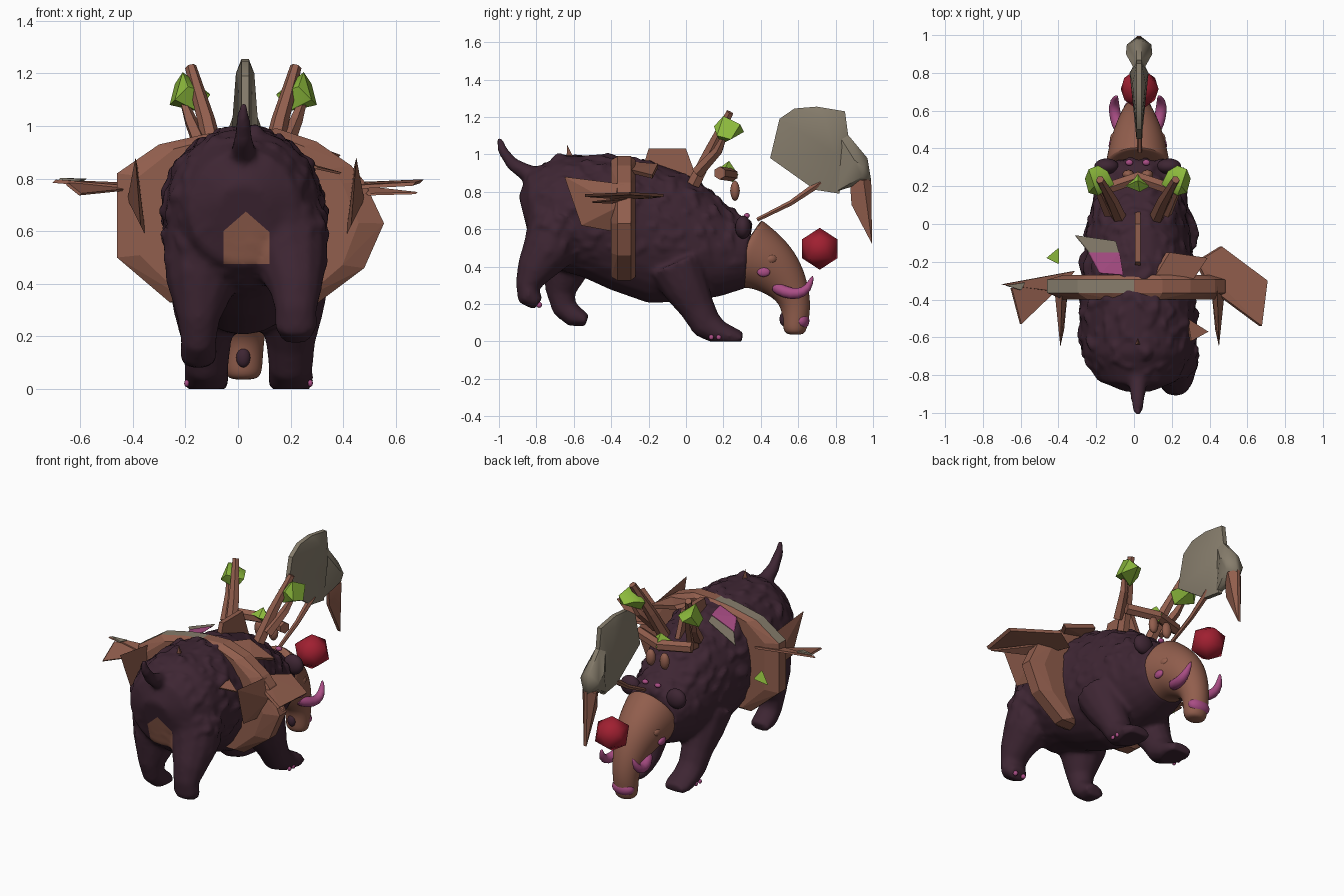
import bpy, bmesh, math
from mathutils import Vector, noise

if "Cube" in bpy.data.objects:
    bpy.data.objects.remove(bpy.data.objects["Cube"])

CX = 0.02  # the animal's middle line


def material(name, rgb):
    m = bpy.data.materials.new(name)
    m.use_nodes = True
    m.diffuse_color = (*rgb, 1)
    m.node_tree.nodes["Principled BSDF"].inputs["Base Color"].default_value = (*rgb, 1)
    return m


HIDE = material("dark plum hide", (0.048, 0.019, 0.033))
BROWN = material("warm brown", (0.285, 0.112, 0.074))
GREY = material("stone grey", (0.240, 0.205, 0.150))
GREEN = material("leaf green", (0.262, 0.485, 0.045))
RED = material("deep red", (0.350, 0.014, 0.03))
PINK = material("orchid pink", (0.400, 0.075, 0.235))


def finish(name, bm, *mats, smooth=0, subsurf=0):
    """Make the object; smooth is the angle in degrees above which edges stay sharp."""
    bmesh.ops.recalc_face_normals(bm, faces=bm.faces)
    me = bpy.data.meshes.new(name)
    bm.to_mesh(me)
    bm.free()
    ob = bpy.data.objects.new(name, me)
    bpy.context.collection.objects.link(ob)
    for m in mats:
        me.materials.append(m)
    if smooth:
        me.shade_smooth()
        me.set_sharp_from_angle(angle=math.radians(smooth))
    if subsurf:
        ob.modifiers.new("round", "SUBSURF").levels = subsurf
    return ob


def add_tube(bm, pts, sides=12, ref=(1, 0, 0)):
    """Sweep ellipses along points (x, y, z, side radius, normal radius)."""
    cs = [Vector(p[:3]) for p in pts]
    rings = []
    for i, p in enumerate(pts):
        t = (cs[min(i + 1, len(cs) - 1)] - cs[max(i - 1, 0)]).normalized()
        n = t.cross(Vector(ref)).normalized()
        s = n.cross(t)
        rings.append([bm.verts.new(cs[i] + s * p[3] * math.cos(a) + n * p[-1] * math.sin(a))
                      for a in (math.tau * k / sides for k in range(sides))])
    for a, b in zip(rings, rings[1:]):
        for k in range(sides):
            j = (k + 1) % sides
            bm.faces.new((a[k], a[j], b[j], b[k]))
    bm.faces.new(rings[0])
    bm.faces.new(rings[-1])


def tube(name, pts, mat, sides=12, ref=(1, 0, 0), **kw):
    bm = bmesh.new()
    add_tube(bm, pts, sides, ref)
    return finish(name, bm, mat, **kw)


def hull(name, pts, *mats, smooth=0):
    """Faceted solid round a few points."""
    bm = bmesh.new()
    vs = [bm.verts.new(p) for p in pts]
    out = bmesh.ops.convex_hull(bm, input=vs)
    junk = {v for v in out["geom_interior"] + out["geom_unused"] if isinstance(v, bmesh.types.BMVert)}
    bmesh.ops.delete(bm, geom=list(junk), context="VERTS")
    return finish(name, bm, *mats, smooth=smooth)


def plate(name, pts, mat, t=0.008):
    """Thin sheet thickened both ways along z and x."""
    return hull(name, [(x + s * t / 2, y, z + s * t / 2) for x, y, z in pts for s in (-1, 1)], mat)


def ball(name, at, size, mat, detail=3):
    bm = bmesh.new()
    bmesh.ops.create_icosphere(bm, subdivisions=detail, radius=1)
    bmesh.ops.scale(bm, vec=size, verts=bm.verts)
    bmesh.ops.translate(bm, vec=at, verts=bm.verts)
    return finish(name, bm, mat, smooth=60)


# Body, legs and tail fused into one hide
bm = bmesh.new()
add_tube(bm, [(CX, *p) for p in (
    (-.87, .68, .10, .10), (-.83, .69, .21, .22), (-.7, .69, .29, .30), (-.5, .67, .31, .33),
    (-.3, .62, .30, .36), (-.1, .55, .28, .36), (.08, .5, .25, .3), (.22, .47, .21, .23),
    (.33, .465, .17, .18))], 24)
add_tube(bm, [(.17, -.68, .62, .17), (.205, -.74, .48, .14), (.22, -.81, .38, .1),
              (.22, -.845, .3, .08, .068), (.22, -.84, .24, .082, .065), (.22, -.79, .2, .06, .04)])
add_tube(bm, [(-.12, -.62, .58, .17), (-.14, -.64, .4, .135), (-.15, -.67, .26, .08),
              (-.15, -.65, .18, .068), (-.15, -.6, .135, .072, .06), (-.15, -.53, .11, .065, .035)])
for x in (.2, -.12):
    add_tube(bm, [(x, -.06, .42, .15), (x, 0, .29, .125), (x, .06, .18, .095), (x, .11, .09, .085),
                  (x, .18, .045, .086, .065), (x, .25, .025, .086, .05), (x, .3, .015, .07, .035)])
add_tube(bm, [(CX, -.74, .86, .07), (CX, -.85, .9, .048), (CX, -.93, .95, .036),
              (CX, -.98, 1.02, .028), (CX, -1.0, 1.09, .014)])
body = finish("body", bm, HIDE)
rm = body.modifiers.new("fuse", "REMESH")
rm.mode, rm.voxel_size = "VOXEL", 0.015
body.modifiers.new("soften", "SMOOTH").iterations = 5
fused = bpy.data.meshes.new_from_object(body.evaluated_get(bpy.context.evaluated_depsgraph_get()))
body.modifiers.clear()
body.data = fused
fused.materials.clear()
for m in (HIDE, BROWN):
    fused.materials.append(m)

# Knobbly back, smooth rump and tail, flat soles
normals = [v.normal.copy() for v in fused.vertices]
for v, n in zip(fused.vertices, normals):
    rough = min(1, max(0, (v.co.z - .35) * 4)) * min(1, max(0, (v.co.y + .87) * 6))
    v.co += n * rough * max(0, noise.noise(v.co * 17)) * .03
    v.co.z = max(v.co.z, 0)

# Bare rump patch, cut in along straight edges
PATCH = [((-.055, .5), (-1, 0)), ((.12, .5), (1, 0)), ((0, .475), (0, -1)),
         ((.03, .675), (-.7, .8)), ((.03, .675), (.7, .8))]
bm = bmesh.new()
bm.from_mesh(fused)
for (x, z), (nx, nz) in PATCH:
    near = [f for f in bm.faces if f.calc_center_median().y < -.6
            and (f.calc_center_median() - Vector((.035, -.8, .58))).length < .3]
    geom = {g for f in near for g in (f, *f.edges, *f.verts)}
    bmesh.ops.bisect_plane(bm, geom=list(geom), plane_co=(x, 0, z), plane_no=(nx, 0, nz))
for f in bm.faces:
    c = f.calc_center_median()
    inside = all((c.x - x) * nx + (c.z - z) * nz < 0 for (x, z), (nx, nz) in PATCH)
    f.material_index = int(inside and c.y < -.6)
bm.to_mesh(fused)
bm.free()
fused.shade_smooth()

# Head with a drooping snout
tube("head", [(CX, *p) for p in (
    (.29, .49, .15, .17), (.31, .475, .175, .205), (.36, .455, .165, .19), (.43, .42, .15, .165),
    (.5, .36, .125, .14), (.565, .27, .095, .1), (.59, .18, .08, .08), (.585, .1, .075, .07),
    (.58, .05, .07, .06), (.58, .035, .04, .035))], BROWN, 16, smooth=80, subsurf=2)
ball("snout_tip", (CX, .615, .11), (.074, .045, .048), PINK)
ball("nostril_patch", (CX, .522, .12), (.027, .022, .038), HIDE)

# Paired face parts
for side, name in ((1, "left"), (-1, "right")):
    def at(x, y, z):
        return (CX + side * x, y, z)
    tube(name + "_tusk", [(*at(.07, .46, .3), .036), (*at(.11, .53, .26), .036), (*at(.125, .6, .25), .034),
                          (*at(.125, .655, .28), .027), (*at(.11, .68, .355), .006)],
         PINK, 8, smooth=80, subsurf=1)
    ball(name + "_cheek", at(.138, .415, .37), (.016, .035, .025), PINK)
    ball(name + "_brow", at(.115, .45, .44), (.032, .038, .03), BROWN)
    ball(name + "_ear", at(.165, .305, .61), (.065, .042, .062), HIDE)
    ball(name + "_collar_bead", at(.045, .325, .672), (.02, .016, .014), PINK)

# Claws
for x, side in ((.2, 1), (-.12, -1)):
    for y in (.135, .175):
        ball("front_claw", (x + side * .075, y, .022), (.01, .014, .014), PINK, 2)
for dx in (-.03, .03):
    ball("hind_claw", (.22 + dx, -.785, .195), (.014, .016, .016), PINK, 2)

# Faceted girdle round the middle, its upper right rim striped
rim = [(-.46, .5), (-.46, .82), (-.3, .93), (-.12, .97), (.0, .985), (.15, .99), (.3, .94), (.43, .85),
       (.48, .79), (.555, .63), (.48, .46), (.3, .325), (-.26, .33)]
girdle = hull("girdle", [(x, -.33 + s * .035, z) for x, z in rim for s in (-1, 1)]
              + [(CX + (x - CX) * .82, -.335 + s * .065, .65 + (z - .65) * .94) for x, z in rim for s in (-1, 1)],
              BROWN, GREY)
for f in girdle.data.polygons:
    if abs(f.normal.y) < .2 and f.normal.z > .3 and f.center.x < 0:
        f.material_index = 1

# Jagged side shards
plate("left_shard", [(.33, -.2, .77), (.46, -.12, .78), (.7, -.3, .79), (.67, -.54, .78), (.4, -.34, .765)], BROWN, .015)
plate("left_under_shard", [(.46, -.28, .77), (.68, -.5, .745), (.5, -.4, .74)], BROWN)
plate("right_shard", [(-.7, -.32, .79), (-.32, -.25, .775), (-.4, -.36, .765)], BROWN, .012)
plate("right_back_shard", [(-.6, -.53, .74), (-.65, -.34, .78), (-.36, -.3, .765)], BROWN)
plate("right_shard_tip", [(-.68, -.325, .799), (-.58, -.31, .796), (-.6, -.35, .794)], GREY)
for side, name in ((1, "left"), (-1, "right")):
    hull(name + "_blade", [(.03 + side * x, y, z) for x, y, z in (
        (.42, -.65, .88), (.4, -.56, .62), (.38, -.35, .58), (.45, -.36, .72), (.41, -.33, .84))], BROWN)
plate("flank_leaf", [(-.46, -.18, .6), (-.4, -.13, .64), (-.4, -.21, .66)], GREEN)

# Back plates and spines
hull("back_fin", [(CX + x, y, z) for x in (-.015, .015) for y, z in (
    (-.2, 1.03), (0, 1.03), (.07, .84), (-.24, .9))], BROWN)
plate("left_back_plate", [(.1, -.28, .95), (.18, -.15, .94), (.38, -.18, .88), (.3, -.3, .91)], BROWN, .02)
plate("right_back_plate", [(-.31, -.06, .86), (-.1, -.09, .945), (-.08, -.16, .955), (-.22, -.17, .9)], GREY)
plate("right_back_patch", [(-.24, -.15, .895), (-.08, -.15, .96), (-.06, -.27, .97), (-.18, -.26, .93)], PINK)
hull("rump_spine", [(CX, -.635, 1.05), (.0, -.64, .96), (.04, -.64, .96), (CX, -.59, .96)], BROWN)
plate("rump_chip", [(.28, -.5, .85), (.39, -.57, .82), (.3, -.62, .84)], BROWN)

# Branching antlers with leaf tufts
for side, name in ((1, "left"), (-1, "right")):
    x = CX + side * .1
    tip = CX + side * .2
    tube(name + "_antler", [(x, .04, .84, .04), (CX + side * .14, .13, 1.02, .034),
                            (tip, .235, 1.225, .022)], BROWN, 6)
    tube(name + "_antler_fork", [(x + side * .05, .06, .9, .034), (CX + side * .2, .17, 1.02, .026),
                                 (tip + side * .04, .22, 1.13, .01)], BROWN, 5)
    tx = CX + side * .21
    hull(name + "_leaf_tuft", [(tx - side * .085, .21, 1.12), (tx + side * .07, .24, 1.08),
                               (tx + side * .02, .2, 1.205), (tx, .31, 1.12), (tx, .15, 1.15),
                               (tx - side * .04, .19, 1.055), (tx + side * .05, .29, 1.16),
                               (tx - side * .05, .28, 1.14), (tx + side * .05, .165, 1.1)], GREEN, smooth=35)
    ball(name + "_hanging_bead", (CX + side * .05, .262, .805), (.032, .026, .055), BROWN, 2)
tube("crossbar", [(-.17, .18, .9, .035), (CX, .245, .89, .035), (.21, .18, .9, .035)], BROWN, 6, ref=(0, 0, 1))
hull("middle_leaf", [(-.045, .2, .915), (.085, .2, .91), (CX, .28, .89), (CX, .23, .965), (.03, .17, .92),
                     (CX, .25, .85)], GREEN, smooth=35)

# Pole, large hooked leaf and its lure
tube("pole", [(.03, .38, .65, .012), (.03, .56, .74, .016), (.03, .72, .85, .022)], BROWN, 6)
LX = 0.027


def lens(name, edge, ridge, mat, t=.014):
    hull(name, [(LX + s * t, y, z) for y, z in edge for s in (-1, 1)]
         + [(LX + s * w, y, z) for w, y, z in ridge for s in (-1, 1)], mat, smooth=40)


lens("great_leaf", [(.45, .98), (.5, 1.19), (.58, 1.245), (.7, 1.255), (.85, 1.23), (.87, 1.08),
                    (.82, .79), (.69, .81)], [(.05, .8, 1.0), (.035, .74, 1.2)], GREY)
lens("leaf_hook", [(.8, 1.13), (.87, 1.1), (.97, .98), (.99, .86), (.88, .86), (.8, .8)],
     [(.07, .9, .97), (.065, .95, .93), (.055, .94, .88)], GREY)
lens("hook_tip", [(.875, .87), (.99, .87), (.995, .52), (.885, .73)], [(.05, .95, .86)], BROWN, .01)
ball("red_lure", (.03, .715, .495), (.112, .112, .112), RED, 1)
